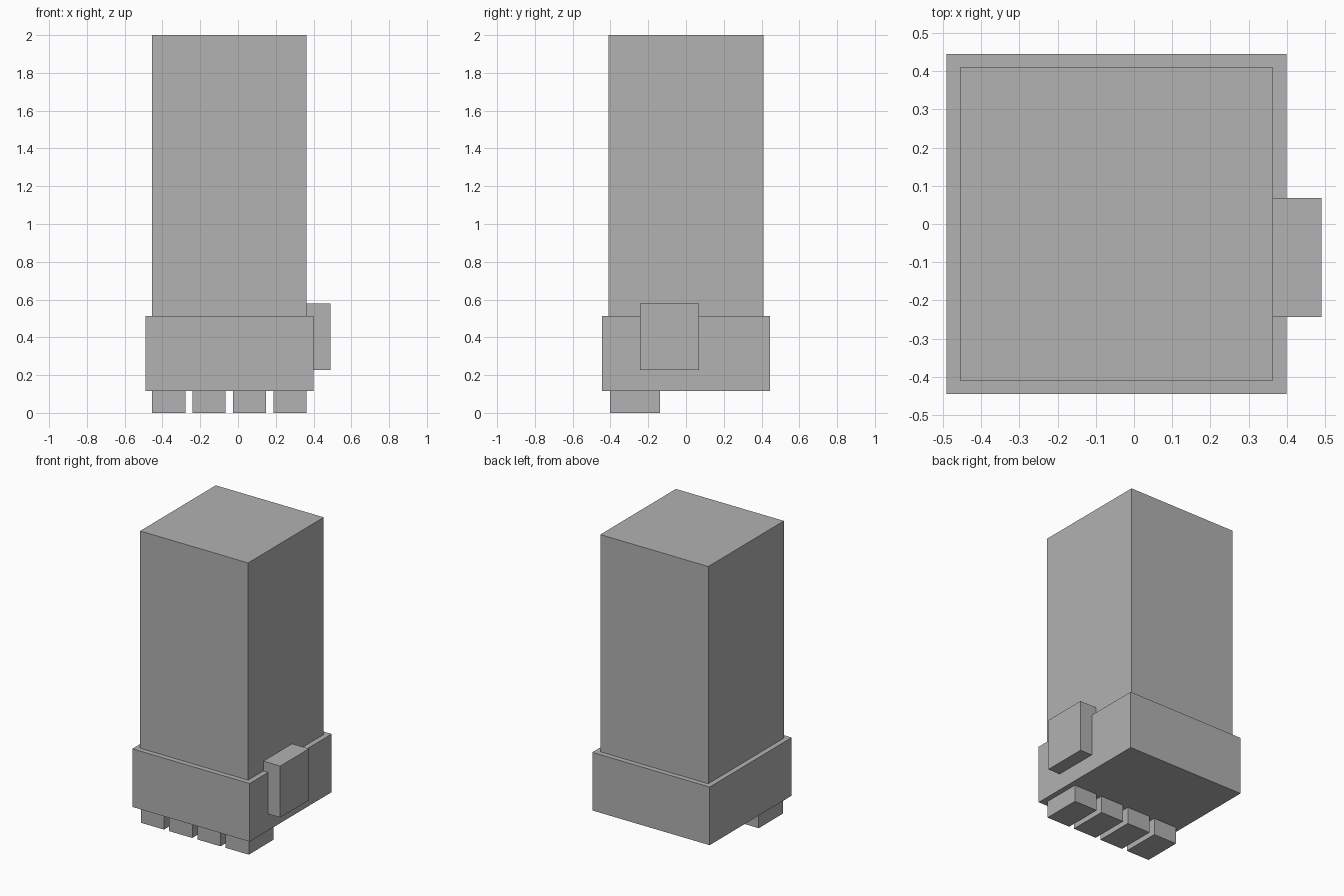
import bpy

if "Cube" in bpy.data.objects:
    bpy.data.objects.remove(bpy.data.objects["Cube"], do_unlink=True)

GREY = (0.445, 0.445, 0.445, 1.0)
grey = bpy.data.materials.new("plain grey")
grey.use_nodes = True
grey.diffuse_color = GREY
grey.node_tree.nodes["Principled BSDF"].inputs["Base Color"].default_value = GREY


def block(name, low, high):
    """Add a box spanning two opposite corners."""
    centre = [(a + b) / 2 for a, b in zip(low, high)]
    bpy.ops.mesh.primitive_cube_add(size=1, location=centre)
    box = bpy.context.object
    box.name = name
    box.scale = [b - a for a, b in zip(low, high)]
    bpy.ops.object.transform_apply(location=False, rotation=False, scale=True)
    box.data.materials.append(grey)
    return box


# Tall forearm rising out of the wider hand
ARM_LEFT, ARM_RIGHT, ARM_HALF = 0.363, -0.455, 0.409
PALM_BOTTOM = 0.115
block("forearm", (ARM_RIGHT, -ARM_HALF, 0.5), (ARM_LEFT, ARM_HALF, 2.0))
block("palm", (-0.49, -0.444, PALM_BOTTOM), (0.399, 0.444, 0.513))

# Thumb on the left side
block("thumb", (ARM_LEFT, -0.243, 0.228), (0.49, 0.068, 0.58))

# Four evenly spaced fingers along the front of the palm
FINGERS, WIDTH = 4, 0.176
pitch = (ARM_LEFT - ARM_RIGHT - WIDTH) / (FINGERS - 1)
for i in range(FINGERS):
    x = ARM_RIGHT + i * pitch
    block(f"finger_{i + 1}", (x, -0.402, 0), (x + WIDTH, -0.137, PALM_BOTTOM + 0.005))
